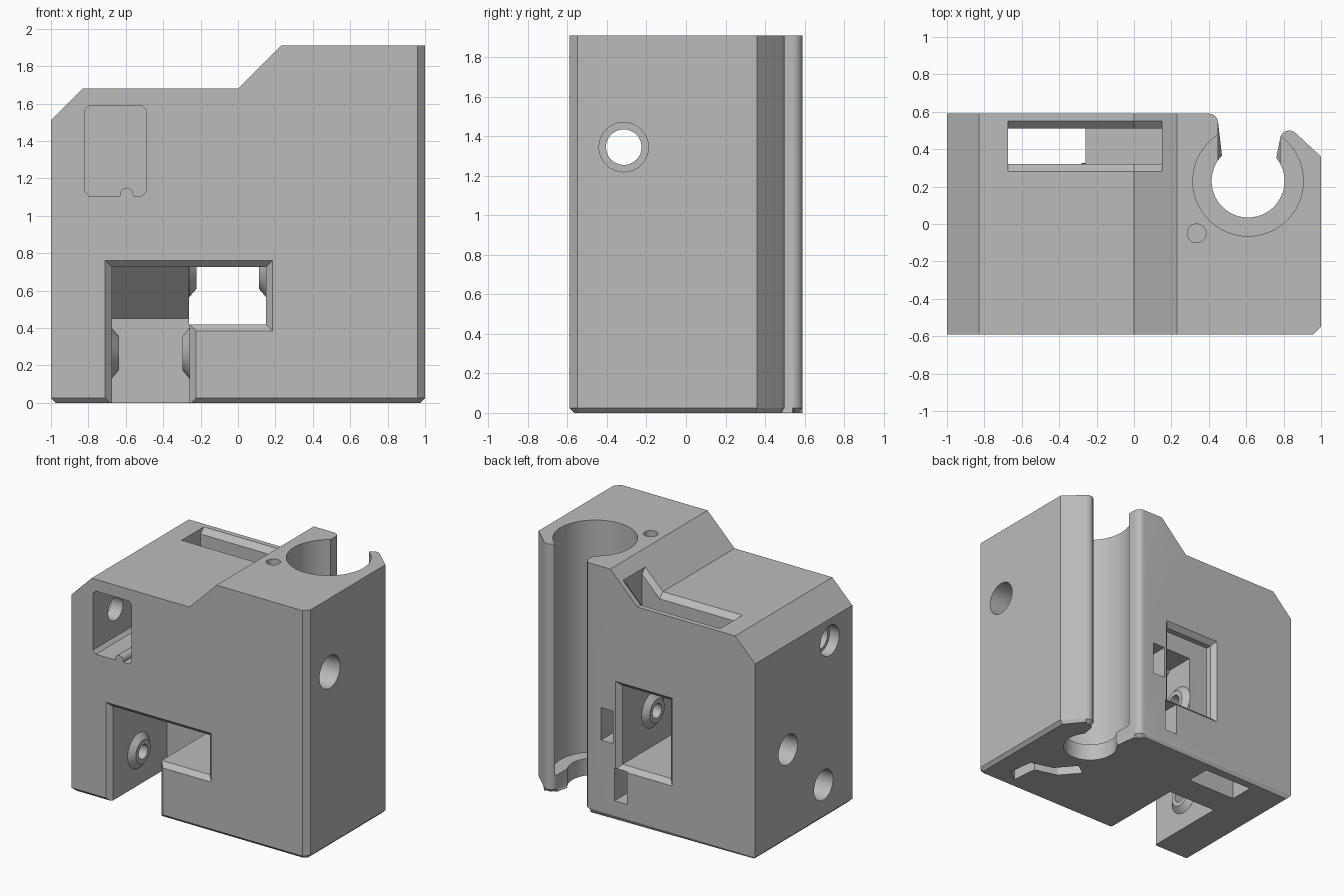
import bpy, bmesh
from math import sin, cos, radians
from mathutils import Matrix, Vector

if "Cube" in bpy.data.objects:
    bpy.data.objects.remove(bpy.data.objects["Cube"])

grey = bpy.data.materials.new("plain_grey")
grey.use_nodes = True
colour = (0.5, 0.5, 0.5, 1)
grey.diffuse_color = colour
grey.node_tree.nodes["Principled BSDF"].inputs["Base Color"].default_value = colour


def finish(bm, name):
    bmesh.ops.recalc_face_normals(bm, faces=bm.faces)
    mesh = bpy.data.meshes.new(name)
    bm.to_mesh(mesh)
    bm.free()
    mesh.materials.append(grey)
    obj = bpy.data.objects.new(name, mesh)
    bpy.context.scene.collection.objects.link(obj)
    return obj


def loft(name, sections, chamfer=0):
    """Join matching closed sections; optionally chamfer the first rim."""
    bm = bmesh.new()
    rings = [[bm.verts.new(p) for p in s] for s in sections]
    for a, b in zip(rings, rings[1:]):
        for i in range(len(a)):
            j = (i + 1) % len(a)
            bm.faces.new((a[i], a[j], b[j], b[i]))
    first = bm.faces.new(rings[0])
    bm.faces.new(rings[-1])
    if chamfer:
        bmesh.ops.bevel(bm, geom=list(first.edges), offset=chamfer, segments=1,
                        affect='EDGES', clamp_overlap=False)
    return finish(bm, name)


def at(axis, pts, d):
    """Place 2D points on the plane where the axis equals d."""
    if axis == 'x':
        return [(d, a, b) for a, b in pts]
    if axis == 'y':
        return [(a, d, b) for a, b in pts]
    return [(a, b, d) for a, b in pts]


def prism(name, axis, pts, lo, hi, chamfer=0):
    return loft(name, [at(axis, pts, lo), at(axis, pts, hi)], chamfer)


def rect(a0, a1, b0, b1):
    return [(a0, b0), (a1, b0), (a1, b1), (a0, b1)]


def arc(cx, cy, r, start, end, n=8):
    return [(cx + r * cos(radians(start + (end - start) * i / n)),
             cy + r * sin(radians(start + (end - start) * i / n))) for i in range(n + 1)]


def circle(cx, cy, r, n=48):
    return arc(cx, cy, r, 0, 360, n)[:-1]


def combine(tool, operation='DIFFERENCE'):
    mod = body.modifiers.new("combine", 'BOOLEAN')
    mod.operation = operation
    mod.solver = 'EXACT'
    mod.object = tool
    bpy.context.view_layer.objects.active = body
    bpy.ops.object.modifier_apply(modifier=mod.name)
    bpy.data.objects.remove(tool)


# Body: plan outline with the open clamp jaws, chamfered underneath
plan = [(-1, -.59), (.96, -.59), (1, -.55), (1, .36)]
plan += arc(.83, .45, .05, 45, 180)
plan += [(.78, .3), (.45, .3)]
plan += arc(.40, .54, .05, 0, 90)
plan += [(-1, .59)]
body = prism("carriage_body", 'z', plan, 0, 2, chamfer=.025)

# Stepped and sloped top
skyline = [(-1.2, -.2), (1.2, -.2), (1.2, 1.91), (.23, 1.91), (0, 1.68),
           (-.83, 1.68), (-1, 1.51), (-1.2, 1.31)]
combine(prism("skyline", 'y', skyline, -1, 1), 'INTERSECT')

# Rod bore with a narrower lip at the bottom
combine(prism("bore", 'z', circle(.61, .23, .295, 96), .13, 2.1))
combine(prism("lip", 'z', circle(.61, .23, .195, 96), -.1, .3))

# Front L-shaped mouth and its chamfer
inner = [(-.675, -.1), (-.675, .725), (.15, .725), (.15, .42), (-.26, .42), (-.26, -.1)]
outer = [(-.72, -.1), (-.72, .77), (.195, .77), (.195, .375), (-.215, .375), (-.215, -.1)]
combine(loft("front_chamfer", [at('y', outer, -.6), at('y', inner, -.555)]))

# Lower channel with a sloped ceiling, open at the front and below
combine(prism("lower_channel", 'x', [(-.6, -.1), (.1, -.1), (.1, .45), (-.175, .725),
                                     (-.6, .725)], -.675, -.26))

# Upper channel running from front to back
combine(prism("upper_channel", 'x', [(-.6, .42), (.6, .42), (.6, 1.025), (.1, 1.025),
                                     (-.2, .725), (-.6, .725)], -.261, .15))
combine(loft("back_chamfer", [at('y', rect(-.26, .15, .42, 1.025), .555),
                              at('y', rect(-.305, .195, .375, 1.07), .6)]))

# Vertical slot with chamfered long edges following the top
slot = []
for x, z in ((-.675, 1.68), (0, 1.68), (.15, 1.83)):
    slot.append(at('x', [(.32, .6), (.51, .6), (.51, z - .04), (.56, z + .01),
                         (.27, z + .01), (.32, z - .04)], x))
combine(loft("top_slot", slot))
combine(prism("slot_bottom", 'z', rect(-.675, -.26, .32, .51), -.1, .7))

# Conical bosses on both walls of each channel
for y, z, left, right in ((-.24, .265, -.675, -.26), (.19, .70, -.26, .15)):
    for wall, s in ((left, 1), (right, -1)):
        combine(loft("boss", [at('x', circle(y, z, .135), wall - s * .02),
                              at('x', circle(y, z, .135), wall),
                              at('x', circle(y, z, .09), wall + s * .038)]), 'UNION')

# Cross screws: head recess, shank hole and nut slot from the back
for y, z, head, end, nut in ((-.24, .265, -.85, .25, .09), (.19, .70, -.5, .305, .205)):
    combine(prism("head_recess", 'x', circle(y, z, .115), -1.1, head))
    combine(prism("shank", 'x', circle(y, z, .055), -1.05, end))
    combine(prism("nut_slot", 'y', rect(nut, nut + .105, z - .125, z + .125), y - .13, .7))

# Front pocket with clipped corners and a small ridge on its floor
c = .025
pocket = [(-.82 + c, 1.105), (-.63, 1.105)]
pocket += arc(-.595, 1.115, .035, 180, 0)
pocket += [(-.56, 1.105), (-.49 - c, 1.105), (-.49, 1.105 + c), (-.49, 1.59 - c),
           (-.49 - c, 1.59), (-.82 + c, 1.59), (-.82, 1.59 - c), (-.82, 1.105 + c)]
combine(prism("pocket", 'y', pocket, -.7, -.1))

# Long cross hole through the pocket
combine(prism("wide_hole", 'x', circle(-.315, 1.345, .125), -.6, 1.1))
combine(prism("narrow_hole", 'x', circle(-.315, 1.345, .09), -1.1, -.6))
combine(prism("outer_step", 'x', circle(-.315, 1.345, .115), -1.1, -.92))

# Small hole on top and zigzag groove underneath
combine(prism("top_hole", 'z', circle(.335, -.05, .05, 32), 1.3, 2))
path = [Vector(p) for p in ((.77, -.46), (.75, -.26), (.57, -.21), (.45, -.07))]
side = Vector((-.045, -.03))
combine(prism("groove", 'z', [p - side for p in path] + [p + side for p in reversed(path)],
              -.1, .08))

# Smooth curved walls, crisp edges
bpy.ops.object.select_all(action='DESELECT')
body.select_set(True)
bpy.context.view_layer.objects.active = body
bpy.ops.object.shade_smooth_by_angle(angle=radians(25))
